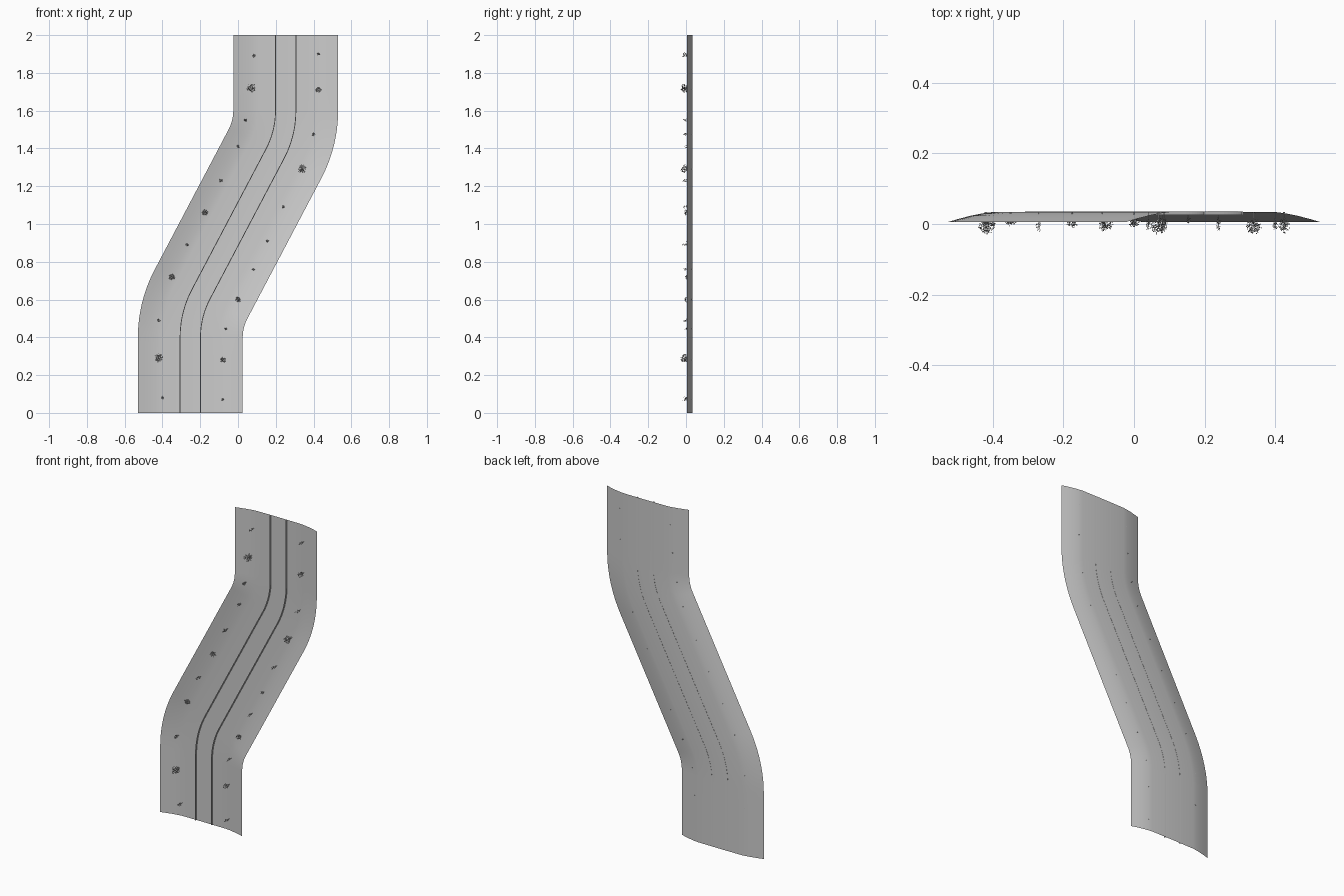
import bpy, bmesh, math, random
from mathutils import Vector, Matrix

if "Cube" in bpy.data.objects:
    bpy.data.objects.remove(bpy.data.objects["Cube"])

random.seed(4)
HALF, BEND, R = 0.2525, math.radians(27.5), 0.489


def make_object(bm, name, smooth=None):
    bmesh.ops.recalc_face_normals(bm, faces=bm.faces)
    me = bpy.data.meshes.new(name)
    bm.to_mesh(me)
    bm.free()
    ob = bpy.data.objects.new(name, me)
    bpy.context.collection.objects.link(ob)
    if smooth:
        bpy.ops.object.select_all(action='DESELECT')
        ob.select_set(True)
        bpy.context.view_layer.objects.active = ob
        bpy.ops.object.shade_smooth_by_angle(angle=math.radians(smooth))
    return ob


# S-bend centre line: straight, arc, straight, then the same rotated by half a turn
def centre_line(steps=10):
    half = [(-HALF, z, 0.0) for z in (0, 0.1, 0.2, 0.3)]
    for i in range(steps + 1):
        a = BEND * i / steps
        half.append((-HALF + R * (1 - math.cos(a)), 0.4 + R * math.sin(a), a))
    x, z, a = half[-1]
    half.append((x / 2, (z + 1) / 2, a))
    return half + [(0, 1, BEND)] + [(-x, 2 - z, a) for x, z, a in reversed(half)]


PATH = centre_line()


def sweep(name, profile, closed, smooth=None):
    bm = bmesh.new()
    rows = [[bm.verts.new((x + u * math.cos(a), y, z - u * math.sin(a)))
             for u, y in profile] for x, z, a in PATH]
    n = len(profile)
    for r0, r1 in zip(rows, rows[1:]):
        for i in range(n if closed else n - 1):
            j = (i + 1) % n
            bm.faces.new((r0[i], r0[j], r1[j], r1[i]))
    if closed:
        bm.faces.new(rows[0])
        bm.faces.new(rows[-1])
    return make_object(bm, name, smooth)


# Shallow channel of ground with raised banks
bank = [(0.2775, 0.005), (0.245, 0.0145), (0.21, 0.0235), (0.178, 0.030), (0.148, 0.034)]
sweep("ground_strip", [(-u, y) for u, y in bank] + [(0, 0.035)] + bank[::-1], False, 40)

# Two thin rails along the channel floor
for side, u in (("left", -0.054), ("right", 0.054)):
    w = 0.0022
    sweep(side + "_rail", [(u - w, 0.026), (u + w, 0.026), (u + w, 0.0355), (u - w, 0.0355)], True)


# Plant growing out of the ground towards the front: stem plus a crown of small leaves
def plant(name, x, z, width, tip):
    bm = bmesh.new()
    base = 0.034
    height = base - tip
    bmesh.ops.create_cone(bm, cap_ends=True, segments=5, radius1=width * 0.07, radius2=width * 0.03,
                          depth=height * 0.7,
                          matrix=Matrix.Translation((x, base - height * 0.35, z))
                          @ Matrix.Rotation(math.pi / 2, 4, 'X'))
    size = 0.0035 + width * 0.07
    for _ in range(int(20 + width * 2600)):
        d = Vector([random.gauss(0, 1) for _ in range(3)]).normalized() * random.uniform(0.45, 0.95)
        c = Vector((x + d.x * width * 0.5,
                    base - height * 0.6 + d.y * height * 0.36,
                    z + d.z * width * 0.5))
        along = Vector([random.gauss(0, 1) for _ in range(3)]).normalized()
        across = along.orthogonal().normalized() * size * 0.28
        along *= size * 0.5
        bm.faces.new([bm.verts.new(c + v) for v in (along, across, -along, -across)])
    make_object(bm, name)


# x, z, crown width, tip y
plants = {
    "left": [(-.40, .08, .018, -.015), (-.42, .29, .050, -.033), (-.42, .49, .020, -.022),
             (-.35, .72, .036, -.008), (-.27, .89, .017, -.028), (-.175, 1.06, .036, -.014),
             (-.09, 1.23, .022, -.024), (0, 1.41, .018, -.010), (.04, 1.55, .016, -.024),
             (.07, 1.72, .050, -.034), (.085, 1.89, .020, -.025)],
    "right": [(-.08, .07, .017, -.024), (-.08, .28, .032, -.025), (-.065, .445, .013, -.020),
              (0, .60, .034, -.014), (.08, .76, .016, -.025), (.155, .91, .015, -.002),
              (.24, 1.09, .017, -.024), (.34, 1.29, .050, -.034), (.40, 1.475, .018, -.024),
              (.425, 1.71, .034, -.030), (.425, 1.90, .018, -.024)],
}
for side, items in plants.items():
    for i, (x, z, w, tip) in enumerate(items):
        plant(f"{side}_{'bush' if w > .03 else 'shrub'}_{i + 1}", x, z, w, tip)
